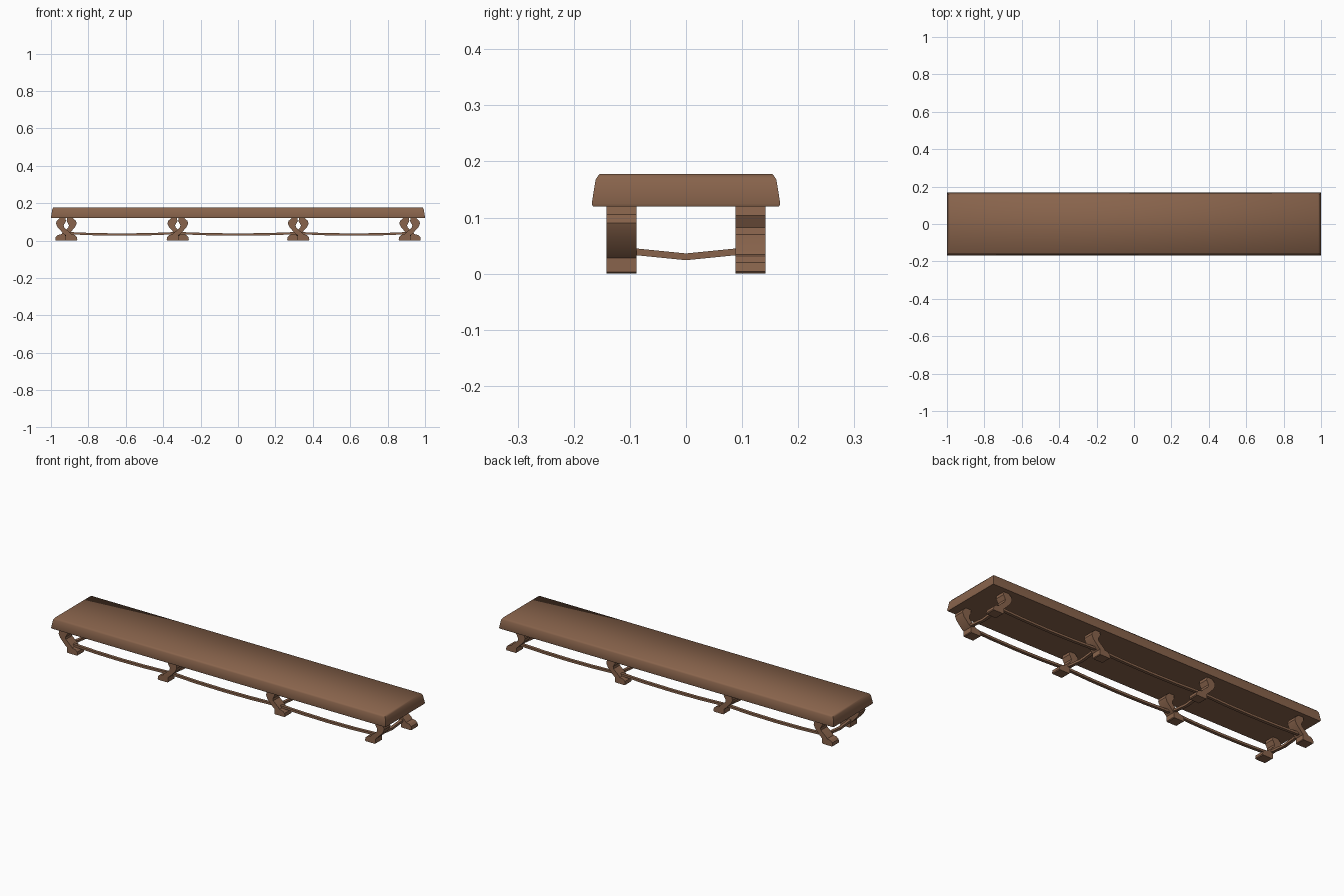
import bpy
import bmesh

if "Cube" in bpy.data.objects:
    bpy.data.objects.remove(bpy.data.objects["Cube"], do_unlink=True)

wood = bpy.data.materials.new("brown_wood")
wood.use_nodes = True
brown = (0.25, 0.127, 0.072, 1)
wood.diffuse_color = brown
wood.node_tree.nodes["Principled BSDF"].inputs["Base Color"].default_value = brown


def loft(name, rings, angle):
    """Skin a list of equal-length rings and cap both ends."""
    bm = bmesh.new()
    loops = [[bm.verts.new(p) for p in ring] for ring in rings]
    n = len(loops[0])
    for a, b in zip(loops, loops[1:]):
        for i in range(n):
            j = (i + 1) % n
            bm.faces.new((a[i], a[j], b[j], b[i]))
    bm.faces.new(loops[0])
    bm.faces.new(loops[-1])
    bmesh.ops.recalc_face_normals(bm, faces=bm.faces)
    mesh = bpy.data.meshes.new(name)
    bm.to_mesh(mesh)
    bm.free()
    mesh.materials.append(wood)
    ob = bpy.data.objects.new(name, mesh)
    bpy.context.collection.objects.link(ob)
    bpy.ops.object.select_all(action="DESELECT")
    ob.select_set(True)
    bpy.context.view_layer.objects.active = ob
    bpy.ops.object.shade_smooth_by_angle(angle=angle)
    return ob


# Seat slab: tapered sides with a soft upper edge
def slab_ring(inset, z):
    x, y = 1 - inset, 0.168 - inset
    return [(-x, -y, z), (x, -y, z), (x, y, z), (-x, y, z)]


loft("seat", [slab_ring(i, z) for i, z in
              ((0.002, 0.12), (0, 0.125), (0.007, 0.168), (0.014, 0.178))], 1.05)

# Scrolled leg profile: top leans one way, foot kicks the other
PROFILE = [(0.005, 0.122), (0.032, 0.122), (0.052, 0.105), (0.055, 0.09),
           (0.046, 0.07), (0.014, 0.036), (0.004, 0.028), (0.004, 0.003),
           (0, 0), (-0.055, 0), (-0.059, 0.004), (-0.056, 0.02),
           (-0.045, 0.03), (-0.026, 0.034), (-0.02, 0.042), (0.012, 0.07),
           (0.014, 0.082), (0.002, 0.104)]


def leg(name, x, side, lean):
    rings = [[(x + lean * u, side * y, z) for u, z in PROFILE]
             for y in (0.088, 0.142)]
    loft(name, rings, 0.5)


# Sagging rods with a square section
def rod(name, start, end, steps, sag):
    rings = []
    along_x = abs(end[0] - start[0]) > abs(end[1] - start[1])
    for k in range(steps + 1):
        t = k / steps
        x = start[0] + (end[0] - start[0]) * t
        y = start[1] + (end[1] - start[1]) * t
        z = 0.04 - sag * 4 * t * (1 - t)
        ring = []
        for w, h in ((-1, -1), (1, -1), (1, 1), (-1, 1)):
            dx, dy = (0, w * 0.008) if along_x else (w * 0.008, 0)
            ring.append((x + dx, y + dy, z + h * 0.006))
        rings.append(ring)
    loft(name, rings, 0.5)


STATIONS = [-0.918, -0.322, 0.322, 0.918]
LEANS = [-1, 1, -1, 1]
for n, (x, lean) in enumerate(zip(STATIONS, LEANS), 1):
    leg(f"front_leg_{n}", x, -1, lean)
    leg(f"back_leg_{n}", x, 1, -lean)
    rod(f"cross_rod_{n}", (x, -0.1), (x, 0.1), 2, 0.01)

for label, y in (("front", -0.115), ("back", 0.115)):
    for n, (a, b) in enumerate(zip(STATIONS, STATIONS[1:]), 1):
        rod(f"{label}_rail_{n}", (a, y), (b, y), 4, 0.008)
